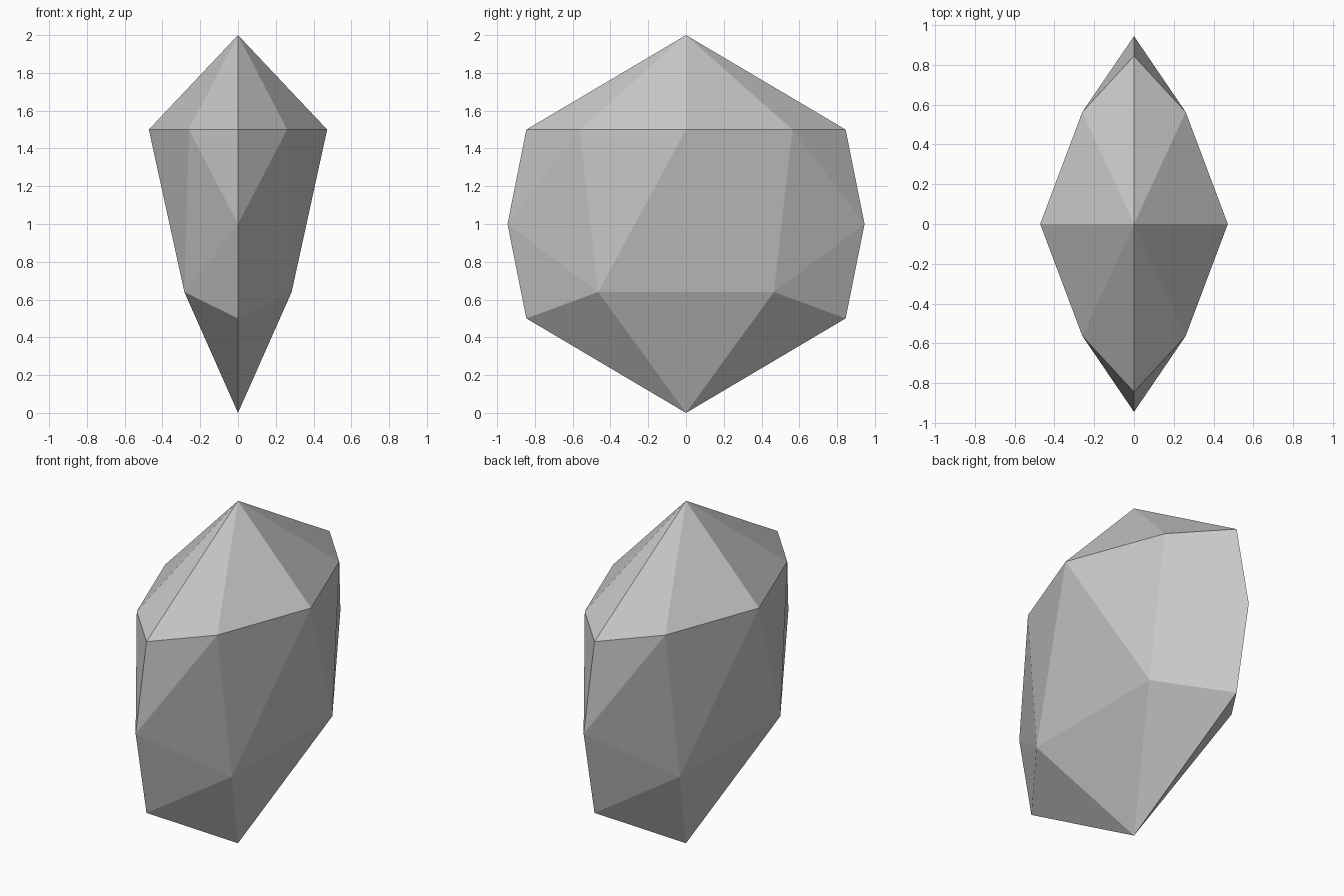
import bpy
import bmesh

default = bpy.data.objects.get("Cube")
if default:
    bpy.data.objects.remove(default, do_unlink=True)

# Stone colour
stone = bpy.data.materials.new("light grey stone")
stone.use_nodes = True
grey = (0.58, 0.58, 0.58, 1.0)
stone.diffuse_color = grey
stone.node_tree.nodes["Principled BSDF"].inputs["Base Color"].default_value = grey

# Corner points of one quarter of the gem, from the top tip to the bottom tip
corners = [
    (0, 0, 2),             # top tip
    (0, 0.845, 1.5),       # shoulder, narrow end
    (0.26, 0.563, 1.5),    # shoulder, between
    (0.472, 0, 1.5),       # shoulder, wide side
    (0, 0.945, 1),         # outer ridge
    (0.284, 0.465, 0.64),  # lower side
    (0, 0.845, 0.5),       # lower ridge
    (0, 0, 0),             # bottom tip
]

# Mirror the corners over both axes and wrap them in flat facets
points = {(sx * x, sy * y, z) for x, y, z in corners
          for sx in (-1, 1) for sy in (-1, 1)}
bm = bmesh.new()
for point in sorted(points):
    bm.verts.new(point)
bmesh.ops.convex_hull(bm, input=bm.verts[:])
bmesh.ops.recalc_face_normals(bm, faces=bm.faces[:])

mesh = bpy.data.meshes.new("faceted_stone")
bm.to_mesh(mesh)
bm.free()
mesh.materials.append(stone)
gem = bpy.data.objects.new("faceted_stone", mesh)
bpy.context.collection.objects.link(gem)
